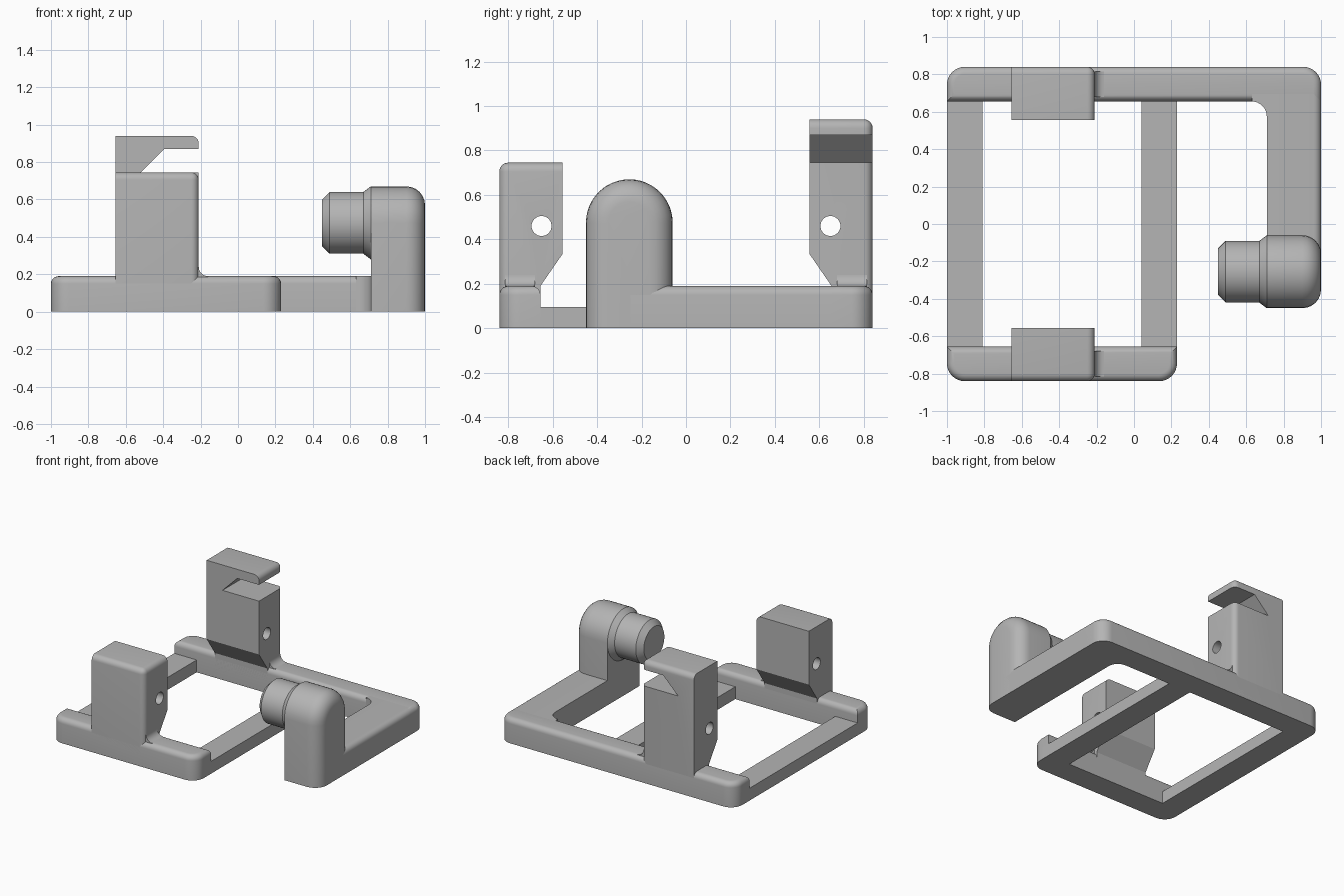
import bpy, bmesh, math
from mathutils import Vector

cube = bpy.data.objects.get("Cube")
if cube:
    bpy.data.objects.remove(cube, do_unlink=True)

grey = bpy.data.materials.new("plain grey")
grey.use_nodes = True
colour = (0.46, 0.46, 0.46, 1)
grey.diffuse_color = colour
grey.node_tree.nodes["Principled BSDF"].inputs["Base Color"].default_value = colour

parts = []


def rounded(corners, steps=8):
    """Outline from (u, v, radius) corners; rounded corners are square ones."""
    out = []
    for i, (u, v, r) in enumerate(corners):
        p = Vector((u, v))
        a = (Vector(corners[i - 1][:2]) - p).normalized()
        b = (Vector(corners[(i + 1) % len(corners)][:2]) - p).normalized()
        for k in range(steps + 1 if r else 1):
            t = k / steps * math.pi / 2
            q = p + a * r * (1 - math.sin(t)) + b * r * (1 - math.cos(t))
            if not out or (q - out[-1]).length > 1e-4:
                out.append(q)
    if (out[0] - out[-1]).length < 1e-4:
        out.pop()
    return out


def finish(name, bm):
    bmesh.ops.recalc_face_normals(bm, faces=bm.faces)
    mesh = bpy.data.meshes.new(name)
    bm.to_mesh(mesh)
    bm.free()
    mesh.materials.append(grey)
    obj = bpy.data.objects.new(name, mesh)
    bpy.context.collection.objects.link(obj)
    parts.append(obj)
    return obj


def prism(name, corners, axis, lo, hi, soften=None, width=0.04):
    """Extrude an outline along an axis and round the edges that soften picks."""
    place = {"x": lambda u, v, w: (w, u, v),
             "y": lambda u, v, w: (u, w, v),
             "z": lambda u, v, w: (u, v, w)}[axis]
    bm = bmesh.new()
    outline = rounded(corners)
    rings = [[bm.verts.new(place(p.x, p.y, w)) for p in outline] for w in (lo, hi)]
    for ring in rings:
        bm.faces.new(ring)
    for i in range(len(outline)):
        bm.faces.new((rings[0][i - 1], rings[0][i], rings[1][i], rings[1][i - 1]))
    bmesh.ops.recalc_face_normals(bm, faces=bm.faces)
    if soften:
        edges = [e for e in bm.edges if soften(*(v.co for v in e.verts))]
        bmesh.ops.bevel(bm, geom=edges, offset=width, offset_type='OFFSET',
                        segments=6, profile=0.5, affect='EDGES', clamp_overlap=False)
    return finish(name, bm)


def box(name, x0, x1, y0, y1, z1, soften=None):
    return prism(name, [(x0, y0, 0), (x1, y0, 0), (x1, y1, 0), (x0, y1, 0)],
                 "z", 0, z1, soften)


def lathe(name, profile, y, z, steps=48):
    """Turn an (x, radius) profile about a line along x."""
    bm = bmesh.new()
    rings = [[bm.verts.new((x, y + r * math.cos(k * math.tau / steps),
                            z + r * math.sin(k * math.tau / steps)))
              for k in range(steps)] for x, r in profile]
    for a, b in zip(rings, rings[1:]):
        for k in range(steps):
            bm.faces.new((a[k - 1], a[k], b[k], b[k - 1]))
    bm.faces.new(rings[0])
    bm.faces.new(rings[-1])
    return finish(name, bm)


def carve(obj, cutter):
    mod = obj.modifiers.new("cut", 'BOOLEAN')
    mod.operation, mod.solver, mod.object = 'DIFFERENCE', 'EXACT', cutter
    bpy.context.view_layer.objects.active = obj
    bpy.ops.object.modifier_apply(modifier=mod.name)
    parts.remove(cutter)
    bpy.data.objects.remove(cutter, do_unlink=True)


def near(a, b):
    return abs(a - b) < 1e-4


RAIL = 0.19          # rail height
OUT, IN = 0.84, 0.655  # outer and inner faces of the rails
LEFT, RIGHT = -0.655, -0.21  # sides of the uprights


def top_edge(a, b):
    return near(a.z, RAIL) and near(b.z, RAIL)


# Rails, uprights and their fillets, front and back
for side, s, end, top in (("front", -1, 0.23, 0.745), ("back", 1, 1.0, 0.94)):
    prism(side + "_rail", [(-1, s * IN, 0), (end, s * IN, 0),
                           (end, s * OUT, 0.095), (-1, s * OUT, 0.095)],
          "z", 0, RAIL, top_edge)

    def upright_edge(a, b):
        at_side = near(a.x, RIGHT) and near(b.x, RIGHT)
        at_top = near(a.z, top) and near(b.z, top)
        at_back = near(abs(a.y), OUT) and near(abs(b.y), OUT)
        return at_side + at_top + at_back == 2 and not near(a.x + b.x, 2 * LEFT)

    upright = prism(side + "_upright",
                    [(s * OUT, 0.02, 0), (s * OUT, top, 0), (s * 0.555, top, 0),
                     (s * 0.555, 0.335, 0), (s * IN, RAIL, 0), (s * IN, 0.02, 0)],
                    "x", LEFT, RIGHT, upright_edge)
    carve(upright, lathe("hole_cutter", [(-0.8, 0.045), (0, 0.045)], s * 0.65, 0.46, 32))
    if s > 0:
        carve(upright, prism("slot_cutter", [(0, 0.745, 0), (-0.52, 0.745, 0),
                                             (-0.395, 0.87, 0), (0, 0.87, 0)],
                             "y", 0.4, 1))
    prism(side + "_upright_fillet",
          [(RIGHT, 0.24, 0), (RIGHT, RAIL, 0.05), (-0.16, RAIL, 0),
           (-0.16, 0.17, 0), (-0.23, 0.17, 0), (-0.23, 0.24, 0)],
          "y", *sorted((s * 0.68, s * 0.815)))

# Low bars joining the rails
box("outer_cross_bar", -1, -0.81, -0.72, 0.72, 0.095)
box("inner_cross_bar", 0.04, 0.23, -0.72, 0.72, 0.095)

# Side arm with its inside corner fillet
box("side_arm", 0.71, 1, -0.25, 0.745, RAIL,
    lambda a, b: top_edge(a, b) and near(a.x, 1) and near(b.x, 1))
prism("arm_corner_fillet",
      [(0.63, IN, 0), (0.71, IN, 0.08), (0.71, 0.575, 0),
       (0.73, 0.575, 0), (0.73, 0.7, 0), (0.63, 0.7, 0)], "z", 0, RAIL)

# Round-topped post and the peg on its inner face
prism("peg_post", [(-0.45, 0, 0), (-0.45, 0.67, 0.195),
                   (-0.06, 0.67, 0.195), (-0.06, 0, 0)], "x", 0.71, 1,
      lambda a, b: near(a.x, 1) and near(b.x, 1) and not near(a.z + b.z, 0), 0.1)
lathe("peg", [(0.45, 0.125), (0.49, 0.165), (0.67, 0.165), (0.71, 0.195), (0.74, 0.19)],
      -0.255, 0.475)

# Smooth shading with sharp edges kept
bpy.ops.object.select_all(action='DESELECT')
for obj in parts:
    obj.select_set(True)
bpy.context.view_layer.objects.active = parts[0]
bpy.ops.object.shade_smooth_by_angle(angle=math.radians(30))
